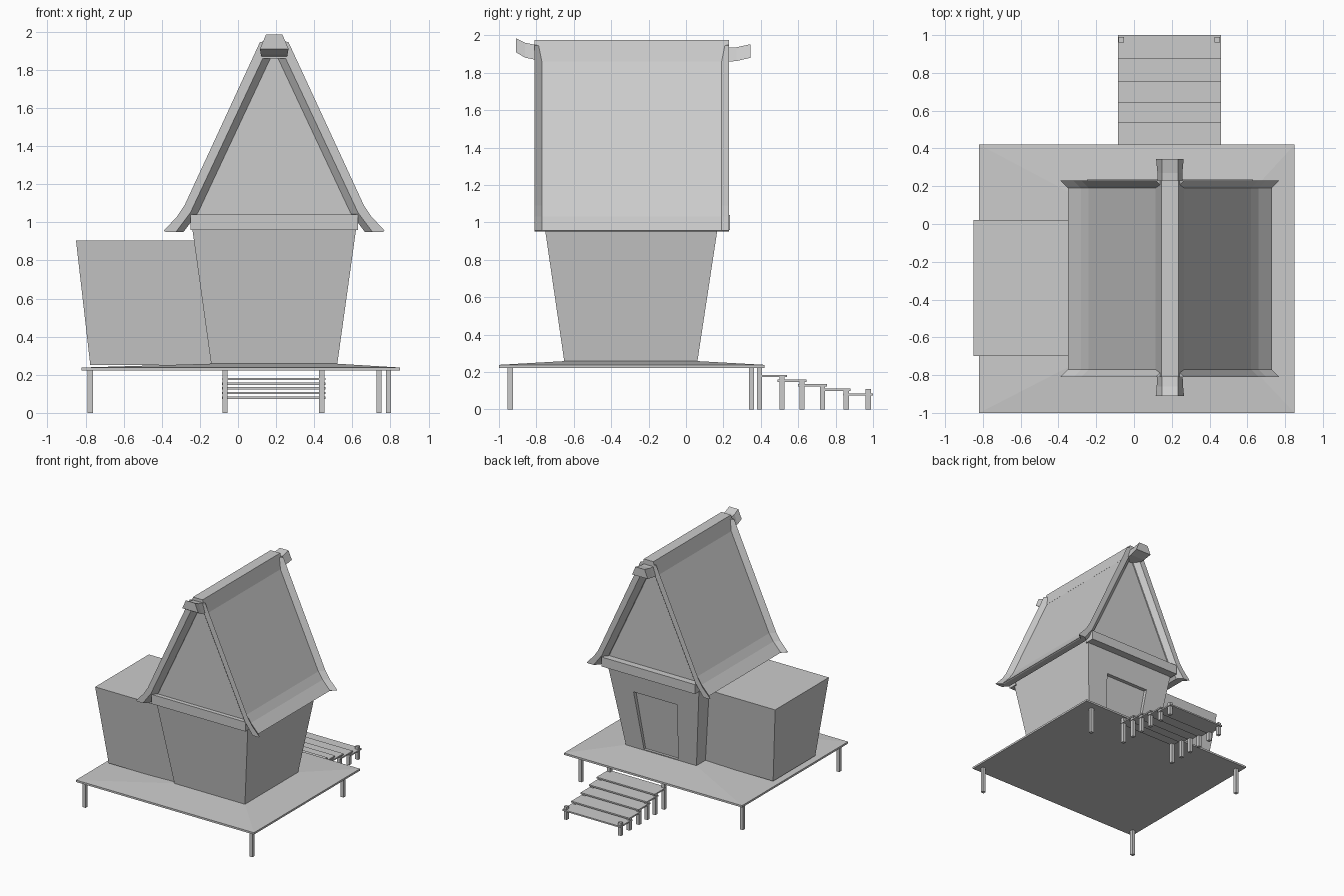
import bpy, bmesh

if "Cube" in bpy.data.objects:
    bpy.data.objects.remove(bpy.data.objects["Cube"])

CX = 0.19  # centre line of the house


def loft(name, sections):
    """Closed solid skinned through matching point loops."""
    bm = bmesh.new()
    rings = [[bm.verts.new(p) for p in s] for s in sections]
    n = len(rings[0])
    for a, b in zip(rings, rings[1:]):
        for i in range(n):
            j = (i + 1) % n
            bm.faces.new((a[i], a[j], b[j], b[i]))
    bm.faces.new(rings[0])
    bm.faces.new(rings[-1])
    bmesh.ops.recalc_face_normals(bm, faces=bm.faces)
    me = bpy.data.meshes.new(name)
    bm.to_mesh(me)
    bm.free()
    ob = bpy.data.objects.new(name, me)
    bpy.context.collection.objects.link(ob)
    return ob


def rect(x0, x1, y0, y1, z):
    return [(x0, y0, z), (x1, y0, z), (x1, y1, z), (x0, y1, z)]


def box(name, x0, x1, y0, y1, z0, z1):
    return loft(name, [rect(x0, x1, y0, y1, z0), rect(x0, x1, y0, y1, z1)])


def post(name, x, y, top):
    r = 0.014
    return box(name, x - r, x + r, y - r, y + r, 0, top)


# Platform: thin slab with a slightly raised top
loft("platform", [rect(-0.82, 0.85, -1, 0.42, 0.222),
                  rect(-0.82, 0.85, -1, 0.42, 0.238),
                  rect(-0.14, 0.52, -0.65, 0.06, 0.258)])
for x, y in [(-0.775, -0.94), (0.79, -0.94), (-0.775, 0.35), (0.74, 0.35)]:
    post("platform_leg", x, y, 0.225)

# Main walls, flaring upwards
walls = loft("house_walls", [rect(-0.14, 0.52, -0.65, 0.06, 0.25),
                             rect(-0.25, 0.63, -0.765, 0.18, 1.04)])

# Shallow door recess in the back wall
cutter = loft("door_cutter", [
    [(CX - 0.16, 0.04, 0.265), (CX + 0.16, 0.04, 0.265), (CX + 0.16, 0.3, 0.265), (CX - 0.16, 0.3, 0.265)],
    [(CX - 0.205, 0.108, 0.77), (CX + 0.205, 0.108, 0.77), (CX + 0.205, 0.3, 0.77), (CX - 0.205, 0.3, 0.77)]])
cutter.hide_render = True
cutter.hide_set(True)
cut = walls.modifiers.new("door_recess", 'BOOLEAN')
cut.operation = 'DIFFERENCE'
cut.solver = 'EXACT'
cut.object = cutter

# Triangular gable block under the roof
gable = [(-0.25, 1.04), (0.63, 1.04), (CX, 1.93)]
loft("gable", [[(x, y, z) for x, z in gable] for y in (-0.765, 0.18)])

# Beams under each gable
for name, y0, y1 in [("front_beam", -0.80, -0.73), ("back_beam", 0.15, 0.235)]:
    box(name, -0.25, 0.63, y0, y1, 0.96, 1.04)

# Roof slopes with kicked eaves and flared end rims
profile = [(0.01, 1.95), (0.035, 1.945), (0.43, 1.09), (0.47, 1.03), (0.54, 0.955),
           (0.53, 0.95), (0.475, 0.95), (0.40, 1.05), (0.02, 1.86)]
for name, s in [("right_roof", 1), ("left_roof", -1)]:
    loft(name, [[(CX + s * (d + flare), y, z) for d, z in profile]
                for y, flare in [(-0.81, 0.04), (-0.77, 0), (0.19, 0), (0.23, 0.04)]])

# Ridge cap: straight middle plus upturned ends
def ridge(y, z0, z1, w0, w1):
    return [(CX - w0, y, z0), (CX + w0, y, z0), (CX + w1, y, z1), (CX - w1, y, z1)]

loft("ridge_cap", [ridge(y, 1.86, 1.975, 0.075, 0.045) for y in (-0.81, 0.23)])
loft("front_ridge_end", [ridge(-0.91, 1.91, 1.985, 0.075, 0.043),
                         ridge(-0.86, 1.88, 1.96, 0.07, 0.043),
                         ridge(-0.76, 1.86, 1.94, 0.065, 0.043)])
loft("back_ridge_end", [ridge(0.18, 1.857, 1.93, 0.065, 0.043),
                        ridge(0.27, 1.862, 1.936, 0.066, 0.043),
                        ridge(0.345, 1.88, 1.952, 0.073, 0.043)])

# Side annex
loft("annex", [rect(-0.775, -0.10, -0.625, -0.06, 0.25),
               rect(-0.85, -0.20, -0.70, 0.02, 0.905)])

# Steps down from the back with paired posts
for i, (y0, y1) in enumerate([(0.38, 0.54), (0.49, 0.645), (0.60, 0.755), (0.72, 0.88), (0.84, 1.0)]):
    z = 0.184 - 0.0245 * i
    box("step", -0.085, 0.46, y0, y1, z - 0.012, z)
for y, top in [(0.393, 0.225), (0.513, 0.178), (0.62, 0.155), (0.73, 0.128), (0.857, 0.105), (0.975, 0.11)]:
    for x in (-0.068, 0.44):
        post("step_post", x, y, top)
